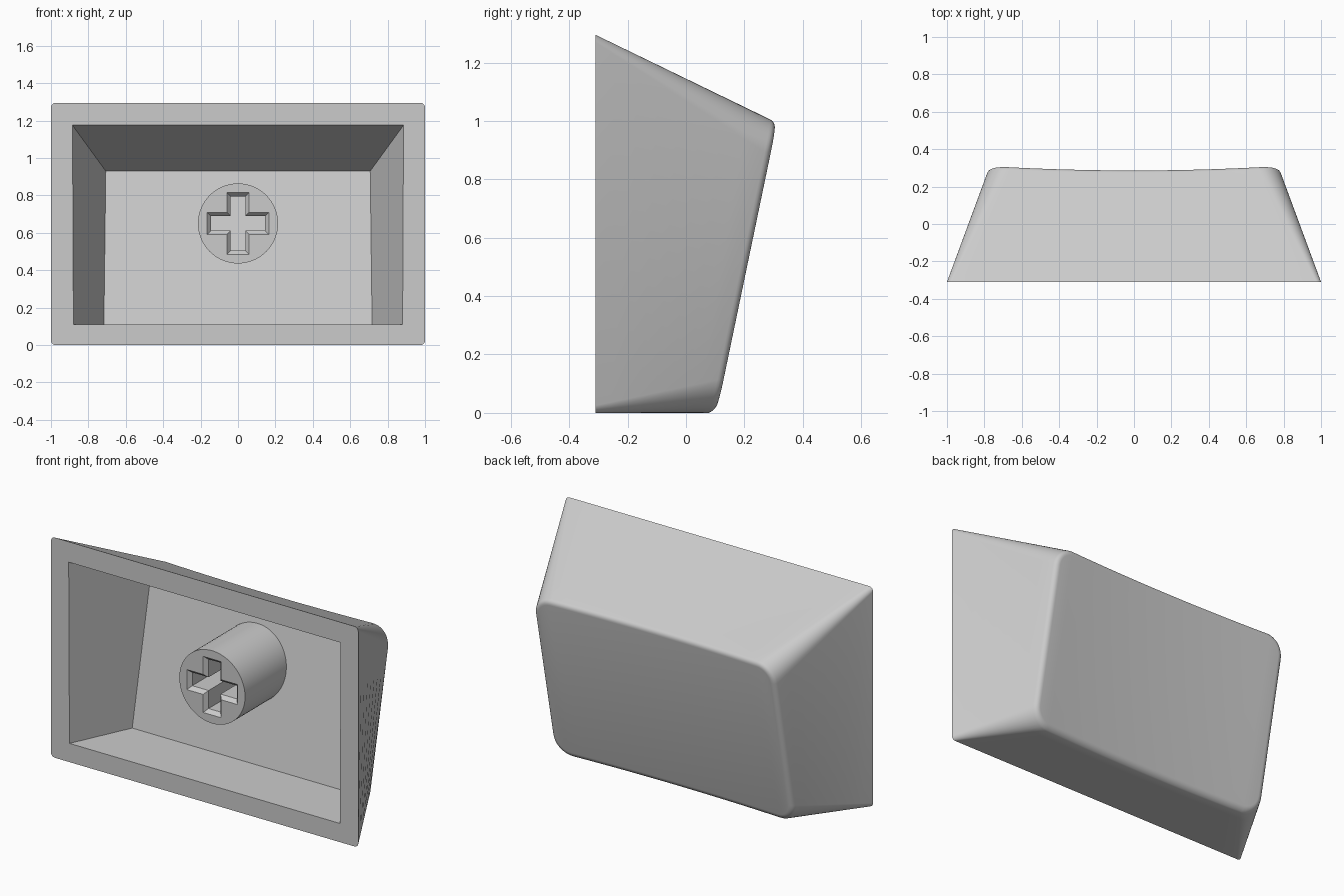
import bpy, bmesh, math

cube = bpy.data.objects.get("Cube")
if cube:
    bpy.data.objects.remove(cube, do_unlink=True)

grey = bpy.data.materials.new("light grey plastic")
grey.use_nodes = True
grey.diffuse_color = (0.6, 0.6, 0.6, 1)
grey.node_tree.nodes["Principled BSDF"].inputs["Base Color"].default_value = (0.6, 0.6, 0.6, 1)

FRONT = -0.31      # open rim plane
STEM_Z = 0.65
ARC, SPAN = 8, 16  # corner and edge divisions


def face_y(x, z):
    """Tilted, gently dished back face."""
    return 0.105 + 0.208 * z - 0.022 * (1 - (x / 0.755) ** 2)


def floor_y(z):
    """Tilted floor of the cavity."""
    return 0.02 + 0.187 * z


def rounded_half(hx, z0, z1, r, top):
    """Right-to-left (x, z) outline of the upper or lower half of a rounded rectangle."""
    pts = []
    zc, s = (z1 - r, 1) if top else (z0 + r, -1)
    for i in range(ARC + 1):
        a = math.pi / 2 * i / ARC
        pts.append((hx - r + r * math.cos(a), zc + s * r * math.sin(a)))
    left = [(-x, z) for x, z in reversed(pts)]
    w = hx - r
    mid = [(w - 2 * w * i / SPAN, pts[-1][1]) for i in range(1, SPAN)]
    return pts + mid + left


def outline(*dims):
    return rounded_half(*dims, True) + rounded_half(*dims, False)[::-1]


def add_loop(bm, pts):
    return [bm.verts.new(p) for p in pts]


def bridge(bm, a, b):
    n = len(a)
    return [bm.faces.new((a[i], a[(i + 1) % n], b[(i + 1) % n], b[i])) for i in range(n)]


def fill_between(bm, outer, inner):
    """Flat front face with a hole."""
    edges = []
    for loop in (outer, inner):
        for i, v in enumerate(loop):
            w = loop[(i + 1) % len(loop)]
            edges.append(bm.edges.get((v, w)) or bm.edges.new((v, w)))
    bmesh.ops.triangle_fill(bm, edges=edges, use_beauty=True, normal=(0, -1, 0))


def finish(bm, name, angle):
    bmesh.ops.recalc_face_normals(bm, faces=bm.faces[:])
    mesh = bpy.data.meshes.new(name)
    bm.to_mesh(mesh)
    bm.free()
    ob = bpy.data.objects.new(name, mesh)
    bpy.context.collection.objects.link(ob)
    mesh.materials.append(grey)
    bpy.ops.object.select_all(action='DESELECT')
    ob.select_set(True)
    bpy.context.view_layer.objects.active = ob
    bpy.ops.object.shade_smooth_by_angle(angle=math.radians(angle))


# Shell: tapered walls, rounded back edge, dished back face
bm = bmesh.new()
base = [(x, FRONT, z) for x, z in outline(1.0, 0.0, 1.295, 0.025)]
R = 0.035
fillet = []
for k in range(6):
    a = math.radians(20 + 14 * k)
    inset, drop = R * (1 - math.cos(a)), R * (1 - math.sin(a))
    ring = outline(0.788 - inset, inset - 0.002, 1.008 - inset, 0.115 - inset)
    fillet.append([(x, face_y(x, z) - drop, z) for x, z in ring])
STEPS = 8
walls = []
for k in range(STEPS):
    t = k / STEPS
    walls.append([tuple(p + (q - p) * t for p, q in zip(u, v)) for u, v in zip(base, fillet[0])])
loops = [add_loop(bm, ring) for ring in walls + fillet]
for a, b in zip(loops, loops[1:]):
    bridge(bm, a, b)
last = loops[-1]
half = len(last) // 2
upper, lower = last[:half], last[half:][::-1]
for i in range(half - 1):
    bm.faces.new((upper[i], upper[i + 1], lower[i + 1], lower[i]))

# Cavity: flat tapered walls and a tilted floor
opening = add_loop(bm, [(0.885, FRONT, 1.175), (-0.885, FRONT, 1.175),
                        (-0.88, FRONT, 0.11), (0.88, FRONT, 0.11)])
floor = add_loop(bm, [(x, floor_y(z), z) for x, z in
                      ((0.707, 0.93), (-0.707, 0.93), (-0.717, 0.11), (0.717, 0.11))])
bridge(bm, opening, floor)
bm.faces.new(floor)
fill_between(bm, loops[0], opening)
finish(bm, "key_shell", 30)


# Stem: round post with a chamfered cross socket reaching the floor
def cross(inset):
    """Outline of the cross, counter-clockwise in (x, z)."""
    long, thin = 0.165 - inset, 0.059 - inset
    quarter = [(long, thin), (thin, thin), (thin, long)]
    pts = []
    for q in range(4):
        c, s = round(math.cos(q * math.pi / 2)), round(math.sin(q * math.pi / 2))
        pts += [(x * c - z * s, STEM_Z + x * s + z * c) for x, z in quarter]
    return pts


bm = bmesh.new()
N, RADIUS, STEM_FRONT = 64, 0.214, -0.24
circle = [(RADIUS * math.cos(2 * math.pi * i / N), STEM_Z + RADIUS * math.sin(2 * math.pi * i / N))
          for i in range(N)]
rim = add_loop(bm, [(x, STEM_FRONT, z) for x, z in circle])
root = add_loop(bm, [(x, floor_y(z) + 0.02, z) for x, z in circle])
mouth = add_loop(bm, [(x, STEM_FRONT, z) for x, z in cross(0)])
throat = add_loop(bm, [(x, STEM_FRONT + 0.022, z) for x, z in cross(0.02)])
bottom = add_loop(bm, [(x, floor_y(z) + 0.02, z) for x, z in cross(0.02)])
bridge(bm, rim, root)
bridge(bm, mouth, throat)
bridge(bm, throat, bottom)
fill_between(bm, rim, mouth)
finish(bm, "stem", 30)
